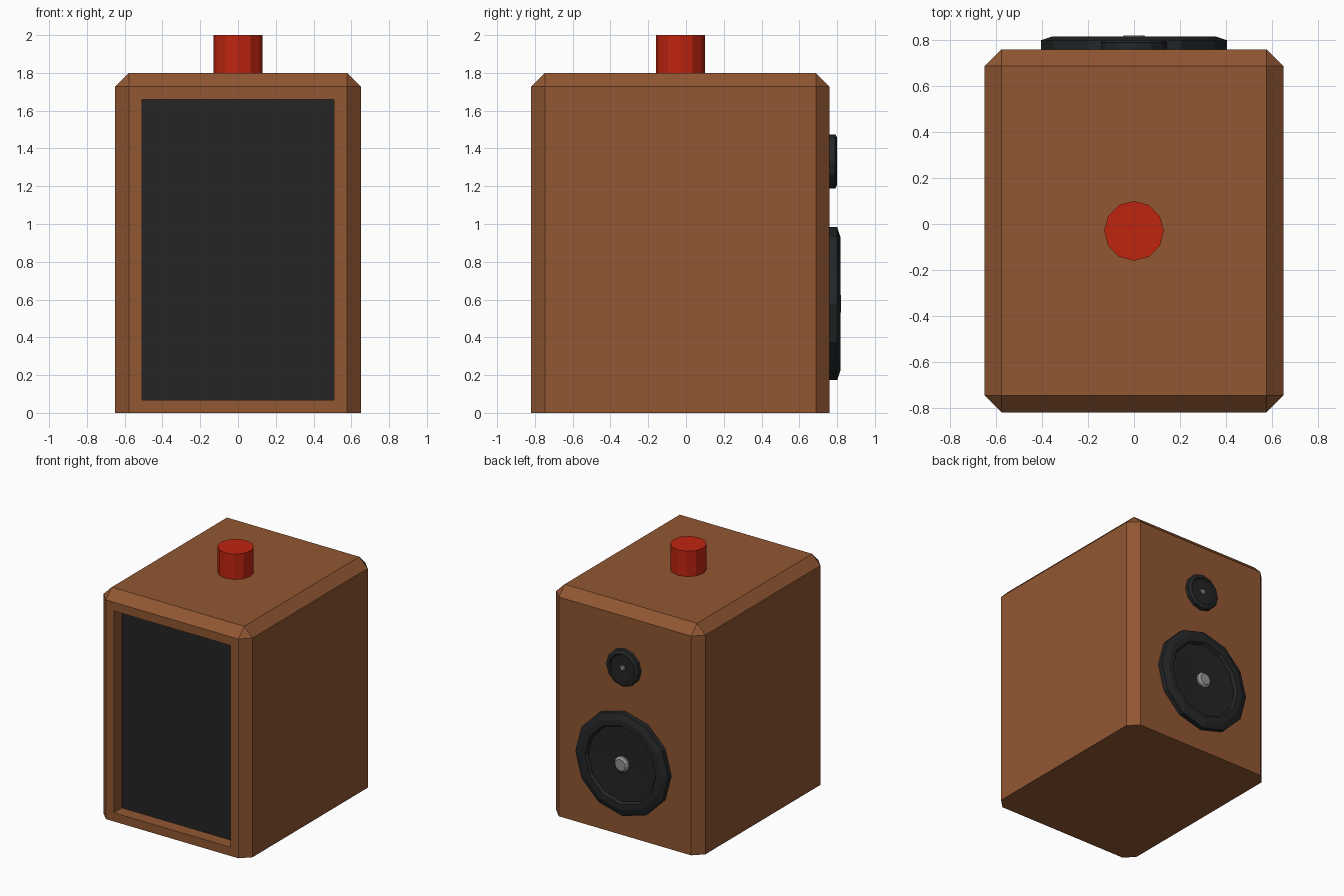
import bpy, bmesh, math
from mathutils import Vector

if "Cube" in bpy.data.objects:
    bpy.data.objects.remove(bpy.data.objects["Cube"])


def material(name, rgb):
    m = bpy.data.materials.new(name)
    m.diffuse_color = (*rgb, 1)
    m.use_nodes = True
    m.node_tree.nodes["Principled BSDF"].inputs["Base Color"].default_value = m.diffuse_color
    return m


BROWN = material("brown_wood", (0.283, 0.095, 0.032))
SCREEN = material("dark_screen", (0.018, 0.018, 0.018))
RIM = material("black_rubber", (0.017, 0.019, 0.020))
RED = material("red_button", (0.52, 0.018, 0.005))
GREY = material("grey_metal", (0.29, 0.29, 0.29))


def finish(bm, name, mats):
    bmesh.ops.recalc_face_normals(bm, faces=bm.faces)
    me = bpy.data.meshes.new(name)
    bm.to_mesh(me)
    bm.free()
    for m in mats:
        me.materials.append(m)
    ob = bpy.data.objects.new(name, me)
    bpy.context.collection.objects.link(ob)
    return ob


def lathe(name, profile, centre, axis, mats, n=12):
    """Spin (radius, height, material) rings round the z or y axis, capping the ends."""
    bm = bmesh.new()
    rings = []
    for r, h, _ in profile:
        ring = []
        for i in range(n):
            a = math.tau * i / n
            u, v = r * math.cos(a), r * math.sin(a)
            p = (u, v, h) if axis == "z" else (u, h, v)
            ring.append(bm.verts.new(Vector(p) + Vector(centre)))
        rings.append(ring)
    for k in range(len(rings) - 1):
        a, b = rings[k], rings[k + 1]
        for i in range(n):
            j = (i + 1) % n
            f = bm.faces.new((a[i], a[j], b[j], b[i]))
            f.material_index = profile[k + 1][2]
    bm.faces.new(rings[0]).material_index = profile[0][2]
    bm.faces.new(rings[-1]).material_index = profile[-1][2]
    return finish(bm, name, mats)


# Cabinet: box with chamfered upright and top edges, front face inset and sunk
bm = bmesh.new()
bmesh.ops.create_cube(bm, size=1)
for v in bm.verts:
    v.co = (v.co.x * 1.30, v.co.y * 1.58 - 0.03, (v.co.z + 0.5) * 1.80)
edges = [e for e in bm.edges if max(v.co.z for v in e.verts) > 1]
bmesh.ops.bevel(bm, geom=edges, offset=0.073, segments=1, affect="EDGES", profile=0.5)
bm.normal_update()
front = [f for f in bm.faces if f.normal.y < -0.99]
bmesh.ops.inset_region(bm, faces=front, thickness=0.097, depth=0)
sunk = bmesh.ops.inset_region(bm, faces=front, thickness=0, depth=0)
for f in front:
    f.material_index = 1
    for v in f.verts:
        v.co.y += 0.10
finish(bm, "cabinet", [BROWN, SCREEN])

# Button on top
lathe("top_button", [(0.13, 1.79, 0), (0.13, 2.0, 0)], (0, -0.03, 0), "z", [RED])

# Speakers on the back: rim, sunken cone and metal centre cap
lathe("woofer",
      [(0.405, -0.01, 0), (0.405, 0.04, 0), (0.355, 0.057, 0), (0.31, 0.057, 0),
       (0.295, 0.035, 0), (0.07, 0.03, 1)],
      (0, 0.76, 0.578), "y", [RIM, SCREEN])
lathe("woofer_cap", [(0.062, 0.02, 0), (0.062, 0.045, 0), (0.045, 0.06, 0)],
      (0, 0.76, 0.578), "y", [GREY])
lathe("tweeter",
      [(0.143, -0.01, 0), (0.143, 0.03, 0), (0.125, 0.04, 0), (0.11, 0.04, 0),
       (0.104, 0.03, 0), (0.025, 0.028, 1)],
      (0, 0.76, 1.332), "y", [RIM, SCREEN])
lathe("tweeter_cap", [(0.022, 0.02, 0), (0.022, 0.033, 0), (0.015, 0.038, 0)],
      (0, 0.76, 1.332), "y", [GREY])
